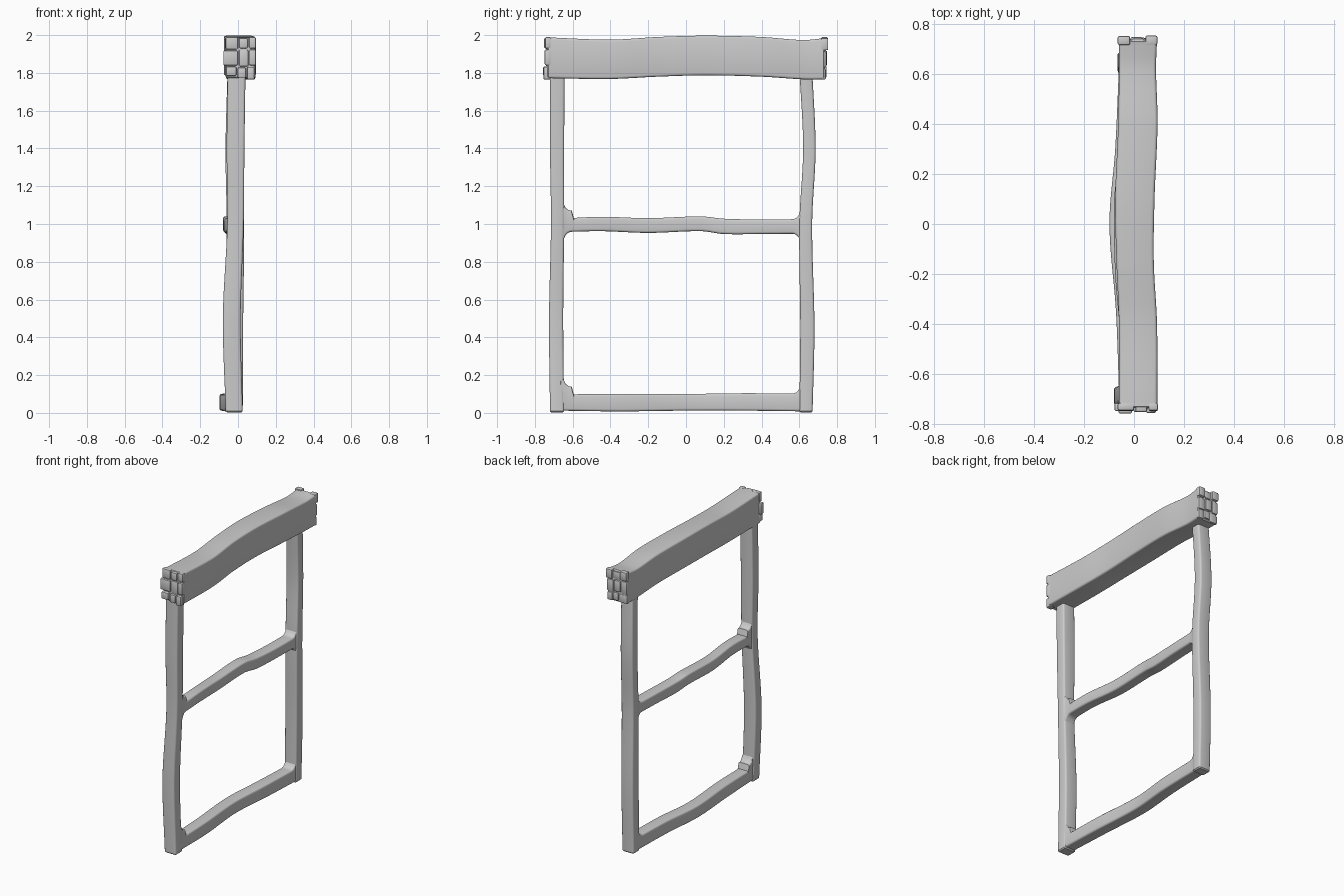
import bpy, bmesh, math
from mathutils import Vector


def hermite(st, t):
    """Smooth interpolation of station values (t, a0, a1, b0, b1)."""
    n = len(st)
    i = max(k for k in range(n - 1) if st[k][0] <= t + 1e-9)

    def slope(k, c):
        lo, hi = max(k - 1, 0), min(k + 1, n - 1)
        return (st[hi][c] - st[lo][c]) / (st[hi][0] - st[lo][0])

    h = st[i + 1][0] - st[i][0]
    u = (t - st[i][0]) / h
    return [(2*u**3 - 3*u**2 + 1) * st[i][c] + (u**3 - 2*u**2 + u) * h * slope(i, c)
            + (3*u**2 - 2*u**3) * st[i + 1][c] + (u**3 - u**2) * h * slope(i + 1, c)
            for c in range(1, 5)]


def rounded(a0, a1, b0, b1, r):
    pts = []
    for k, (ca, cb) in enumerate([(a1-r, b1-r), (a0+r, b1-r), (a0+r, b0+r), (a1-r, b0+r)]):
        for s in range(4):
            ang = math.radians(90 * k + 30 * s)
            pts.append((ca + r * math.cos(ang), cb + r * math.sin(ang)))
    return pts


def finish(bm, name):
    bmesh.ops.recalc_face_normals(bm, faces=bm.faces)
    me = bpy.data.meshes.new(name)
    bm.to_mesh(me)
    bm.free()
    ob = bpy.data.objects.new(name, me)
    bpy.context.collection.objects.link(ob)
    bpy.ops.object.select_all(action='DESELECT')
    ob.select_set(True)
    bpy.context.view_layer.objects.active = ob
    bpy.ops.object.shade_smooth_by_angle(angle=math.radians(35))
    return ob


def timber(name, axis, st, r=0.012, steps=120, flare=None, flare_low=False):
    """Wavy timber: sections (x by z) along y, or (x by y) along z."""
    bm = bmesh.new()
    t0, t1 = st[0][0], st[-1][0]
    ts = [t0 + (t1 - t0) * k / steps for k in range(steps + 1)]
    secs = []
    for t in ts:
        a0, a1, b0, b1 = hermite(st, t)
        if flare:
            for f in flare:
                d = 0.04 - abs(t - f)
                if abs(t) > abs(f):
                    d = 0.04
                if d > 0:
                    g = 0.04 - math.sqrt(max(0.0016 - d * d, 0))
                    b1 += g
                    if flare_low and f * t > 0:
                        b0 -= g
        secs.append((t, a0, a1, b0, b1))
    # softened ends
    e = 0.007
    s, f = secs[0], secs[-1]
    secs[0] = (t0 + e,) + s[1:]
    secs[-1] = (t1 - e,) + f[1:]
    secs = [s2 for s2 in secs if t0 + e - 1e-6 <= s2[0] <= t1 - e + 1e-6]
    secs.sort()
    secs = [(t0, s[1]+e, s[2]-e, s[3]+e, s[4]-e)] + secs + [(t1, f[1]+e, f[2]-e, f[3]+e, f[4]-e)]
    rings = []
    for k, (t, *box) in enumerate(secs):
        rr = r * 0.6 if k in (0, len(secs) - 1) else r
        rings.append([bm.verts.new((a, t, b) if axis == 'y' else (a, b, t))
                      for a, b in rounded(*box, rr)])
    for p, q in zip(rings, rings[1:]):
        for k in range(len(p)):
            m = (k + 1) % len(p)
            bm.faces.new((p[k], p[m], q[m], q[k]))
    bm.faces.new(rings[0])
    bm.faces.new(rings[-1])
    return finish(bm, name)


# Heavy top beam
timber("top_beam", 'y', [
    (-0.735, -0.06, 0.093, 1.772, 1.988), (-0.4, -0.06, 0.092, 1.768, 1.976),
    (-0.15, -0.07, 0.079, 1.780, 1.990), (0.1, -0.075, 0.082, 1.787, 1.997),
    (0.4, -0.063, 0.094, 1.780, 1.990), (0.62, -0.06, 0.088, 1.766, 1.974),
    (0.735, -0.06, 0.092, 1.766, 1.984)])

# Side posts
timber("near_post", 'z', [
    (0.003, -0.065, 0.025, -0.72, -0.645), (0.5, -0.08, 0.014, -0.725, -0.65),
    (1.0, -0.057, 0.030, -0.715, -0.645), (1.4, -0.06, 0.034, -0.72, -0.645),
    (1.82, -0.055, 0.040, -0.72, -0.643)])
timber("far_post", 'z', [
    (0.003, -0.065, 0.025, 0.60, 0.67), (0.45, -0.065, 0.027, 0.605, 0.68),
    (1.0, -0.06, 0.033, 0.60, 0.668), (1.4, -0.066, 0.028, 0.62, 0.686),
    (1.82, -0.055, 0.035, 0.60, 0.668)])

# Crossbars, flared into the posts
timber("middle_rail", 'y', [
    (-0.67, -0.052, 0.027, 0.957, 1.028), (-0.45, -0.055, 0.020, 0.962, 1.038),
    (-0.2, -0.075, 0.002, 0.953, 1.031), (0.08, -0.08, 0.000, 0.962, 1.040),
    (0.2, -0.07, 0.010, 0.947, 1.028), (0.4, -0.06, 0.022, 0.947, 1.024),
    (0.63, -0.055, 0.027, 0.949, 1.026)], flare=(-0.645, 0.602), flare_low=True)
timber("bottom_rail", 'y', [
    (-0.67, -0.06, 0.021, 0.012, 0.098), (-0.35, -0.072, 0.012, 0.008, 0.100),
    (0.0, -0.098, -0.012, 0.012, 0.100), (0.3, -0.075, 0.010, 0.012, 0.104),
    (0.63, -0.06, 0.021, 0.008, 0.102)], flare=(-0.645, 0.602))

# Cracked end-grain chunks: x0, x1, z0, z1, reach along y
near = [(-0.065, 0.0, 1.925, 1.99, 0.742), (0.006, 0.052, 1.93, 1.985, 0.748), (0.058, 0.095, 1.93, 1.99, 0.743),
        (-0.078, 0.0, 1.84, 1.918, 0.744), (0.005, 0.055, 1.835, 1.922, 0.740), (0.06, 0.095, 1.84, 1.924, 0.745),
        (-0.062, -0.008, 1.784, 1.833, 0.754), (-0.002, 0.042, 1.772, 1.828, 0.748), (0.048, 0.088, 1.765, 1.832, 0.752)]
far = [(-0.065, -0.015, 1.93, 1.99, 0.748), (-0.01, 0.04, 1.925, 1.975, 0.738), (0.046, 0.093, 1.92, 1.985, 0.75),
       (-0.064, -0.02, 1.835, 1.922, 0.74), (-0.014, 0.035, 1.84, 1.918, 0.744), (0.042, 0.09, 1.83, 1.912, 0.741),
       (-0.064, -0.005, 1.768, 1.827, 0.735), (0.001, 0.045, 1.776, 1.832, 0.742), (0.051, 0.09, 1.765, 1.822, 0.738)]
for label, side, chunks in (("near", -1, near), ("far", 1, far)):
    bm = bmesh.new()
    for x0, x1, z0, z1, reach in chunks:
        part = bmesh.ops.create_cube(bm, size=1)["verts"]
        for v in part:
            v.co = Vector(((x0 + x1) / 2 + v.co.x * (x1 - x0),
                           side * ((0.715 + reach + 0.003) / 2) + v.co.y * (reach - 0.712),
                           (z0 + z1) / 2 + v.co.z * (z1 - z0)))
    bmesh.ops.bevel(bm, geom=bm.edges[:], offset=0.007, segments=2, profile=0.5, affect='EDGES')
    finish(bm, label + "_end_grain")
